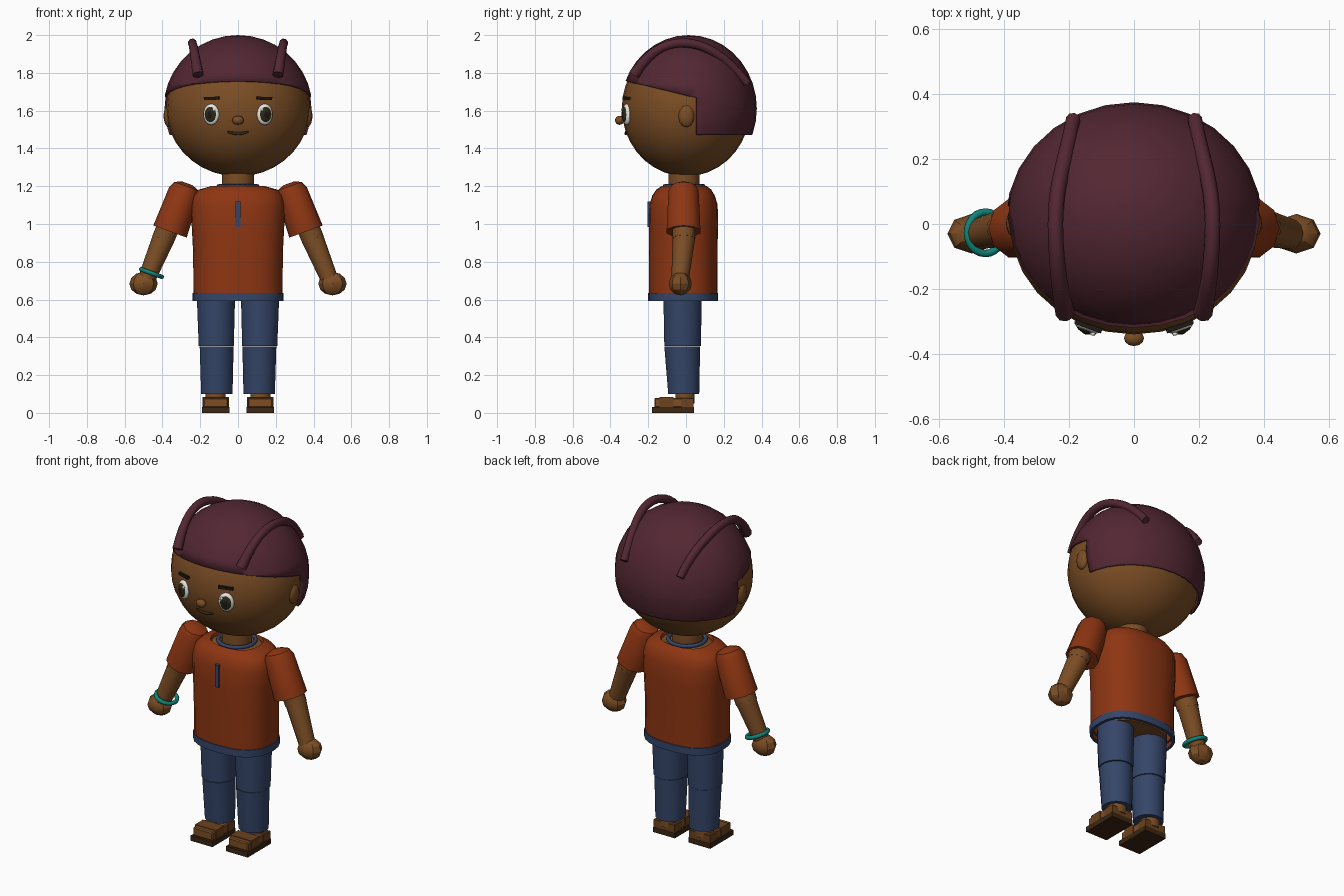
import bpy, bmesh
from math import sin, cos, pi, radians, atan2, sqrt
from mathutils import Vector, Matrix

cube = bpy.data.objects.get("Cube")
if cube:
    bpy.data.objects.remove(cube, do_unlink=True)


def material(name, rgb):
    m = bpy.data.materials.new(name)
    m.use_nodes = True
    col = (*rgb, 1)
    m.diffuse_color = col
    bsdf = m.node_tree.nodes["Principled BSDF"]
    bsdf.inputs["Base Color"].default_value = col
    bsdf.inputs["Roughness"].default_value = 0.8
    return m


SKIN = material("skin brown", (.2, .075, .018))
SHIRT = material("rust orange", (.27, .036, .006))
HAIR = material("plum", (.085, .02, .032))
DENIM = material("denim blue", (.035, .06, .14))
TEAL = material("teal", (.005, .23, .19))
WHITE = material("eye white", (.8, .8, .76))
IRIS = material("dark olive", (.025, .023, .009))
BLACK = material("brow black", (.012, .009, .008))
SOLE = material("dark brown", (.045, .019, .006))
STRAP = material("leather brown", (.15, .055, .013))


def finish(name, bm, mat, angle=40):
    bmesh.ops.recalc_face_normals(bm, faces=bm.faces)
    me = bpy.data.meshes.new(name)
    bm.to_mesh(me)
    bm.free()
    return place(name, me, mat, angle)


def place(name, me, mat, angle=40):
    me.materials.clear()
    me.materials.append(mat)
    me.shade_smooth()
    me.set_sharp_from_angle(angle=radians(angle))
    ob = bpy.data.objects.new(name, me)
    bpy.context.collection.objects.link(ob)
    return ob


def ball(name, loc, size, mat, yaw=0, seg=16, rings=10, angle=40):
    bm = bmesh.new()
    mx = Matrix.Translation(loc) @ Matrix.Rotation(yaw, 4, 'Z') @ Matrix.Diagonal((*size, 1))
    bmesh.ops.create_uvsphere(bm, u_segments=seg, v_segments=rings, radius=1, matrix=mx)
    return finish(name, bm, mat, angle)


def box(name, lo, hi, mat, bevel=0, rot=None):
    lo, hi = Vector(lo), Vector(hi)
    bm = bmesh.new()
    mx = Matrix.Translation((lo + hi) / 2) @ (rot or Matrix()) @ Matrix.Diagonal((*(hi - lo), 1))
    bmesh.ops.create_cube(bm, size=1, matrix=mx)
    if bevel:
        bmesh.ops.bevel(bm, geom=bm.edges[:], offset=bevel, segments=1, affect='EDGES')
    return finish(name, bm, mat, 25)


def loft(name, rings, mat, sides=20, power=2, caps=True, mx=Matrix(), angle=40):
    """Skin rings of (x, y, z, rx, ry) into a tube with superellipse sections."""
    bm = bmesh.new()
    loops = []
    for x, y, z, rx, ry in rings:
        loop = []
        for i in range(sides):
            a = 2 * pi * (i + .5) / sides
            c, s = cos(a), sin(a)
            k = (abs(c) ** power + abs(s) ** power) ** (-1 / power)
            loop.append(bm.verts.new(mx @ Vector((x + rx * c * k, y + ry * s * k, z))))
        loops.append(loop)
    for a, b in zip(loops, loops[1:]):
        for i in range(sides):
            j = (i + 1) % sides
            bm.faces.new((a[i], a[j], b[j], b[i]))
    if caps:
        bm.faces.new(loops[0])
        bm.faces.new(loops[-1])
    return finish(name, bm, mat, angle)


def limb(name, p, q, profile, mat, sides=10, caps=True):
    """Round limb from p to q; profile holds (fraction along, radius)."""
    p, d = Vector(p), Vector(q) - Vector(p)
    mx = Matrix.Translation(p) @ d.to_track_quat('Z', 'Y').to_matrix().to_4x4()
    return loft(name, [(0, 0, t * d.length, r, r) for t, r in profile], mat, sides, 2, caps, mx)


def tube(name, pts, radii, mat, loop=False):
    cu = bpy.data.curves.new(name, 'CURVE')
    cu.dimensions = '3D'
    cu.bevel_depth = 1
    cu.bevel_resolution = 2
    cu.use_fill_caps = True
    sp = cu.splines.new('POLY' if loop else 'NURBS')
    sp.points.add(len(pts) - 1)
    for pt, co, r in zip(sp.points, pts, radii):
        pt.co = (*co, 1)
        pt.radius = r
    sp.use_cyclic_u = loop
    sp.use_endpoint_u = True
    sp.resolution_u = 3
    tmp = bpy.data.objects.new("tmp", cu)
    bpy.context.collection.objects.link(tmp)
    me = bpy.data.meshes.new_from_object(tmp.evaluated_get(bpy.context.evaluated_depsgraph_get()))
    bpy.data.objects.remove(tmp, do_unlink=True)
    me.name = name
    return place(name, me, mat, 50)


def ring(name, centre, rx, ry, thick, mat, tilt=0, count=24):
    rot = Matrix.Rotation(tilt, 3, 'Y')
    angles = [2 * pi * i / count for i in range(count)]
    pts = [Vector(centre) + rot @ Vector((rx * cos(a), ry * sin(a), 0)) for a in angles]
    return tube(name, pts, [thick] * count, mat, True)


# Head and neck
HX, HY, HZ, MID = .381, .34, .36, 1.612
ball("head", (0, 0, MID), (HX, HY, HZ), SKIN, seg=28, rings=18)
loft("neck", [(0, -.01, 1.15, .085, .083), (0, -.01, 1.3, .085, .083)], SKIN)


def face_y(x, z):
    return -HY * sqrt(1 - (x / HX) ** 2 - ((z - MID) / HZ) ** 2)


# Hair shell: sphere trimmed by a sloping fringe and a straight nape
bm = bmesh.new()
bmesh.ops.create_uvsphere(bm, u_segments=28, v_segments=18, radius=1, matrix=Matrix.Translation(
    (0, .014, MID)) @ Matrix.Diagonal((.394, .361, .388, 1)))
SPLIT, NAPE = .055, 1.47
fringe, slope = Vector((0, SPLIT, 1.67)), Vector((0, .09, .385))
for co, no in (((0, SPLIT, 0), (0, 1, 0)), ((0, 0, NAPE), (0, 0, 1)), (fringe, slope)):
    bmesh.ops.bisect_plane(bm, geom=bm.verts[:] + bm.edges[:] + bm.faces[:], plane_co=co, plane_no=no)
gone = []
for f in bm.faces:
    c = f.calc_center_median()
    if (c.z < NAPE) if c.y > SPLIT else ((c - fringe).dot(slope) < 0):
        gone.append(f)
bmesh.ops.delete(bm, geom=gone, context='FACES')
hair = finish("hair", bm, HAIR)
sol = hair.modifiers.new("thickness", 'SOLIDIFY')
sol.thickness = .012
sol.offset = -1

for s, side in ((1, "left"), (-1, "right")):
    # Braids lying over the hair
    path = [(.212, -.275, 1.79), (.225, -.22, 1.875), (.238, -.12, 1.955), (.245, .02, 1.965),
            (.232, .14, 1.925), (.2, .25, 1.84), (.187, .325, 1.745)]
    tube(side + "_braid", [(s * x, y, z) for x, y, z in path],
         [.03, .026, .024, .024, .024, .024, .022], HAIR)

    # Ears, eyes and brows
    ball(side + "_ear", (s * .368, .002, 1.573), (.026, .043, .06), SKIN)
    ex, ez = .142, 1.58
    yaw = s * atan2(ex / HX ** 2, -face_y(ex, ez) / HY ** 2)
    out = Vector((sin(yaw), -cos(yaw), 0))
    eye = Vector((s * ex, face_y(ex, ez), ez))
    ball(side + "_eye_white", eye, (.044, .02, .056), WHITE, yaw)
    ball(side + "_iris", eye + out * .008, (.034, .017, .043), IRIS, yaw)
    ball(side + "_pupil", eye + out * .016, (.018, .011, .025), BLACK, yaw)
    ball(side + "_glint", (s * .127, eye.y - .024, 1.606), (.009, .006, .009), WHITE, yaw, 8, 6)
    by = face_y(.138, 1.664)
    box(side + "_brow", (s * .138 - .042, by - .01, 1.657), (s * .138 + .042, by + .012, 1.673), BLACK,
        rot=Matrix.Rotation(yaw, 4, 'Z') @ Matrix.Rotation(s * radians(2), 4, 'Y'))

    # Arms with short flared sleeves
    limb(side + "_upper_arm", (s * .3, -.01, 1.16), (s * .396, -.012, .92), [(0, .065), (1, .061)], SKIN, 12)
    limb(side + "_forearm", (s * .39, -.01, .935), (s * .485, -.032, .705), [(0, .06), (1, .046)], SKIN, 12)
    ball(side + "_hand", (s * .5, -.03, .684), (.075, .061, .062), SKIN, 0, 8, 6, 30)
    limb(side + "_sleeve", (s * .268, -.013, 1.215), (s * .36, -.013, .96),
         [(0, .03), (.06, .068), (.18, .084), (1, .094)], SHIRT)

    # Legs in two sections
    loft(side + "_thigh", [(s * .115, -.018, .355, .094, .098), (s * .117, -.018, .63, .103, .103)], DENIM)
    loft(side + "_shin", [(s * .112, -.012, .1, .084, .083), (s * .113, -.02, .352, .091, .096)], DENIM)

    # Ankles and sandals
    fx = s * .118
    loft(side + "_ankle", [(fx, -.005, .05, .055, .053), (fx, -.005, .13, .055, .053)], SKIN, 12)
    box(side + "_sole", (fx - .073, -.18, 0), (fx + .073, .042, .03), SOLE)
    box(side + "_foot", (fx - .066, -.168, .028), (fx + .066, .034, .08), SKIN, .006)
    box(side + "_toe_strap", (fx - .07, -.14, .03), (fx + .07, -.065, .084), STRAP)
    box(side + "_heel_strap", (fx - .07, -.025, .03), (fx + .07, .04, .076), STRAP)

# Nose and mouth
ball("nose", (0, -.352, 1.549), (.031, .024, .024), SKIN, 0, 12, 8)
smile = [(x, face_y(x, z) - .003, z) for x, z in ((-.055, 1.49), (-.025, 1.475), (.025, 1.475), (.055, 1.49))]
tube("mouth", smile, [.004, .01, .01, .004], SOLE)

# Body under the clothes
loft("body", [(0, -.015, .6, .2, .15), (0, -.015, 1.1, .215, .155), (0, -.012, 1.16, .18, .13),
              (0, -.01, 1.19, .13, .108)], SKIN, 24, 2.4)

# Shirt, open at the neck and the hem
loft("shirt", [(0, -.015, .61, .236, .181), (0, -.015, .85, .238, .182), (0, -.013, 1.0, .246, .183),
               (0, -.013, 1.1, .249, .181), (0, -.013, 1.15, .238, .166), (0, -.012, 1.182, .208, .146),
               (0, -.01, 1.2, .145, .12), (0, -.01, 1.18, .138, .112)], SHIRT, 28, 2.5, False)
loft("shirt_hem", [(0, -.015, .635, .225, .17), (0, -.015, .635, .241, .186), (0, -.015, .592, .241, .186),
                   (0, -.015, .592, .225, .17)], DENIM, 28, 2.5, False)
ring("collar", (0, -.01, 1.2), .103, .103, .011, DENIM)
box("placket", (-.013, -.203, .985), (.013, -.185, 1.12), DENIM)

# Bracelet on the right wrist
ring("bracelet", (-.458, -.027, .74), .058, .064, .012, TEAL, radians(20))
